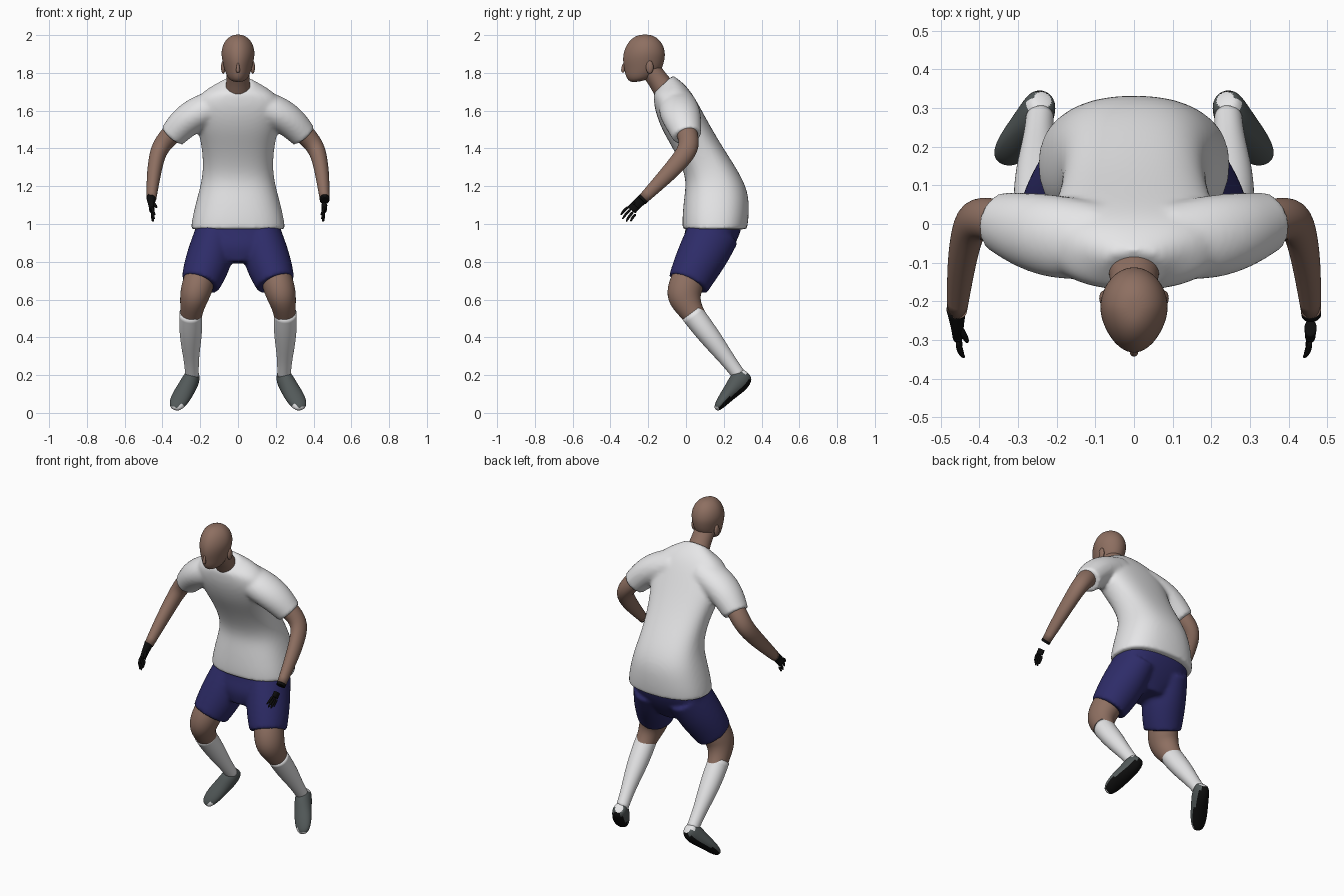
import bpy, bmesh, math
from mathutils import Vector

cube = bpy.data.objects.get("Cube")
if cube:
    bpy.data.objects.remove(cube, do_unlink=True)

SIDES = 20


def material(name, rgb):
    m = bpy.data.materials.new(name)
    m.use_nodes = True
    m.diffuse_color = (*rgb, 1)
    bsdf = m.node_tree.nodes["Principled BSDF"]
    bsdf.inputs["Base Color"].default_value = (*rgb, 1)
    bsdf.inputs["Roughness"].default_value = 0.8
    return m


skin = material("skin brown", (0.27, 0.16, 0.12))
white = material("cloth white", (0.8, 0.8, 0.81))
navy = material("navy blue", (0.027, 0.025, 0.14))
grey = material("shoe grey", (0.085, 0.1, 0.1))
black = material("black", (0.004, 0.004, 0.004))


def power(v, e):
    return math.copysign(abs(v) ** (2 / e), v)


def body(sections, e=2.0, taper=0.0):
    """Rings given by front y, z, back y, z and half width."""
    rings = []
    for yf, zf, yb, zb, w in sections:
        mid = Vector((0, yf + yb, zf + zb)) / 2
        half = Vector((0, yb - yf, zb - zf)) / 2
        ring = []
        for i in range(SIDES):
            a = math.tau * i / SIDES
            c, s = power(math.cos(a), e), power(math.sin(a), e)
            ring.append(mid + half * s + Vector((w * c * (1 - taper * max(0, -s)), 0, 0)))
        rings.append(ring)
    return rings


def tube(points, side=1, ref=(1, 0, 0), n=SIDES):
    """Rings along a path; each point is x, y, z, radius along ref, other radius."""
    pos = [Vector((p[0] * side, p[1], p[2])) for p in points]
    rings = []
    for i, p in enumerate(points):
        t = (pos[min(i + 1, len(pos) - 1)] - pos[max(i - 1, 0)]).normalized()
        u = Vector(ref)
        u = (u - t * u.dot(t)).normalized()
        v = t.cross(u)
        rings.append([pos[i] + u * p[3] * math.cos(math.tau * k / n)
                      + v * p[4] * math.sin(math.tau * k / n) for k in range(n)])
    return rings


def build(name, lofts, mats, crease=True, voxel=0, paint=None):
    bm = bmesh.new()
    layer = bm.edges.layers.float.new("crease_edge")
    for rings in lofts:
        loops = [[bm.verts.new(p) for p in ring] for ring in rings]
        n = len(loops[0])
        for a, b in zip(loops, loops[1:]):
            for k in range(n):
                bm.faces.new((a[k], a[(k + 1) % n], b[(k + 1) % n], b[k]))
        for cap in (bm.faces.new(loops[0]), bm.faces.new(loops[-1])):
            for edge in cap.edges:
                edge[layer] = 1.0 if crease else 0.0
    bmesh.ops.recalc_face_normals(bm, faces=bm.faces)
    for f in bm.faces:
        f.smooth = True
        if paint:
            f.material_index = paint(f.calc_center_median(), f.normal)
    mesh = bpy.data.meshes.new(name)
    bm.to_mesh(mesh)
    bm.free()
    for m in mats:
        mesh.materials.append(m)
    ob = bpy.data.objects.new(name, mesh)
    bpy.context.collection.objects.link(ob)
    ob.modifiers.new("round", "SUBSURF").levels = 2
    ob.modifiers["round"].render_levels = 2
    if voxel:
        r = ob.modifiers.new("merge", "REMESH")
        r.mode, r.voxel_size, r.use_smooth_shade = "VOXEL", voxel, True
        s = ob.modifiers.new("soften", "SMOOTH")
        s.factor, s.iterations = 0.5, 6
    return ob


def ball(name, loc, scale, mat):
    bm = bmesh.new()
    bmesh.ops.create_uvsphere(bm, u_segments=16, v_segments=10, radius=1)
    for v in bm.verts:
        v.co = Vector(a * b for a, b in zip(v.co, scale)) + Vector(loc)
    for f in bm.faces:
        f.smooth = True
    mesh = bpy.data.meshes.new(name)
    bm.to_mesh(mesh)
    bm.free()
    mesh.materials.append(mat)
    bpy.context.collection.objects.link(bpy.data.objects.new(name, mesh))


# Head, neck and face
build("head", [body([
    (-.29, 1.743, -.20, 1.765, .035), (-.32, 1.775, -.165, 1.78, .058),
    (-.327, 1.82, -.125, 1.82, .074), (-.336, 1.86, -.112, 1.87, .085),
    (-.333, 1.91, -.108, 1.91, .092), (-.31, 1.96, -.125, 1.96, .078),
    (-.275, 1.992, -.16, 1.992, .048), (-.24, 2.003, -.195, 2.003, .016)],
    taper=.15)], [skin], crease=False)
build("neck", [tube([(0, -.205, 1.84, .062, .055), (0, -.15, 1.765, .06, .054),
                     (0, -.115, 1.715, .069, .063), (0, -.08, 1.66, .066, .058)])], [skin])
build("nose", [tube([(0, -.327, 1.855, .006, .006), (0, -.335, 1.825, .01, .01),
                     (0, -.333, 1.8, .014, .011)], n=8)], [skin], crease=False)
for s, label in ((1, "left"), (-1, "right")):
    ball(label + "_ear", (s * .078, -.192, 1.83), (.012, .02, .035), skin)

# Shirt with sleeves merged into one skin
sleeve = [(.09, -.045, 1.635, .1, .085), (.2, -.035, 1.595, .112, .092),
          (.285, -.015, 1.54, .1, .087), (.35, .006, 1.465, .078, .072)]
torso = body([
    (-.02, .972, .325, .972, .252), (-.022, 1.03, .334, 1.03, .246),
    (-.012, 1.14, .336, 1.14, .218), (0, 1.22, .31, 1.22, .196),
    (-.02, 1.3, .265, 1.3, .186), (-.07, 1.4, .2, 1.4, .192),
    (-.13, 1.5, .14, 1.5, .215), (-.166, 1.6, .085, 1.6, .24),
    (-.172, 1.66, .03, 1.7, .215), (-.172, 1.69, -.02, 1.753, .145),
    (-.167, 1.697, -.07, 1.787, .08)], e=2.4)
build("shirt", [torso] + [tube(sleeve, s, (0, 1, 0)) for s in (1, -1)], [white], voxel=.011)

# Shorts
shorts_leg = [(.115, .15, .96, .11, .14), (.145, .09, .84, .125, .137),
              (.178, .04, .745, .118, .122), (.2, .012, .685, .104, .113)]
pelvis = body([(0, 1.0, .3, 1.0, .225), (-.01, .94, .285, .94, .238),
               (-.03, .88, .25, .87, .22), (-.01, .8, .19, .79, .1)], e=2.4)
build("shorts", [pelvis] + [tube(shorts_leg, s) for s in (1, -1)], [navy], voxel=.011)

SOLE = Vector((0, .68, -.73))


def shoe_colour(c, n):
    if n.dot(SOLE) > .5:
        return 1
    if c.z < .035 or (c.y > .295 and n.z > .55):
        return 2
    return 0


finger_tips = [(.438, -.347, 1.046), (.442, -.338, 1.024),
               (.447, -.318, 1.01), (.453, -.294, 1.012)]

for s, label in ((1, "left"), (-1, "right")):
    # Leg, sock and shoe
    build(label + "_leg", [tube([
        (.19, .03, .76, .08, .08), (.215, -.004, .67, .086, .097),
        (.233, -.014, .61, .078, .094), (.246, .022, .545, .06, .066),
        (.25, .07, .48, .055, .055)], s)], [skin])
    build(label + "_sock", [tube([
        (.25, .03, .53, .061, .062), (.25, .09, .45, .063, .06),
        (.25, .16, .36, .053, .052), (.247, .225, .275, .039, .04),
        (.243, .285, .195, .036, .036)], s)], [white])
    build(label + "_shoe", [tube([
        (.235, .325, .212, .026, .03), (.24, .31, .196, .042, .05),
        (.255, .278, .162, .048, .058), (.278, .245, .122, .05, .045),
        (.302, .21, .083, .052, .036), (.325, .178, .043, .044, .027),
        (.338, .16, .018, .022, .014)], s)],
        [grey, black, white], crease=False, paint=shoe_colour)

    # Bare arm
    build(label + "_arm", [tube([
        (.3, -.015, 1.53, .055, .055), (.365, .013, 1.465, .058, .055),
        (.418, .018, 1.4, .056, .047), (.436, -.04, 1.325, .05, .041),
        (.449, -.12, 1.24, .041, .036), (.458, -.225, 1.135, .029, .026)],
        s, (0, 1, 0))], [skin])

    # Gloved hand: the left one has a gap between cuff band and palm
    fingers = []
    for i, tip in enumerate(finger_tips):
        y, z = -.303 + .013 * i, 1.093 - .013 * i
        fingers.append(tube([(.456, y, z, .008, .008),
                             (.452, (y + tip[1]) / 2 - .006, (z + tip[2]) / 2, .008, .008),
                             (*tip, .005, .005)], s, n=8))
    palm = [(.457, -.268, 1.098, .016, .026), (.456, -.288, 1.072, .014, .026)]
    if s < 0:
        palm.insert(0, (.46, -.22, 1.14, .026, .028))
        fingers.append(tube([(.455, -.262, 1.115, .01, .01), (.438, -.29, 1.1, .009, .009),
                             (.43, -.308, 1.085, .006, .006)], s, n=8))
    else:
        build("left_cuff", [tube([(.458, -.224, 1.136, .027, .03),
                                  (.459, -.234, 1.126, .026, .029)])], [black])
    build(label + "_palm", [tube(palm, s)], [black])
    build(label + "_fingers", fingers, [black], crease=False)
